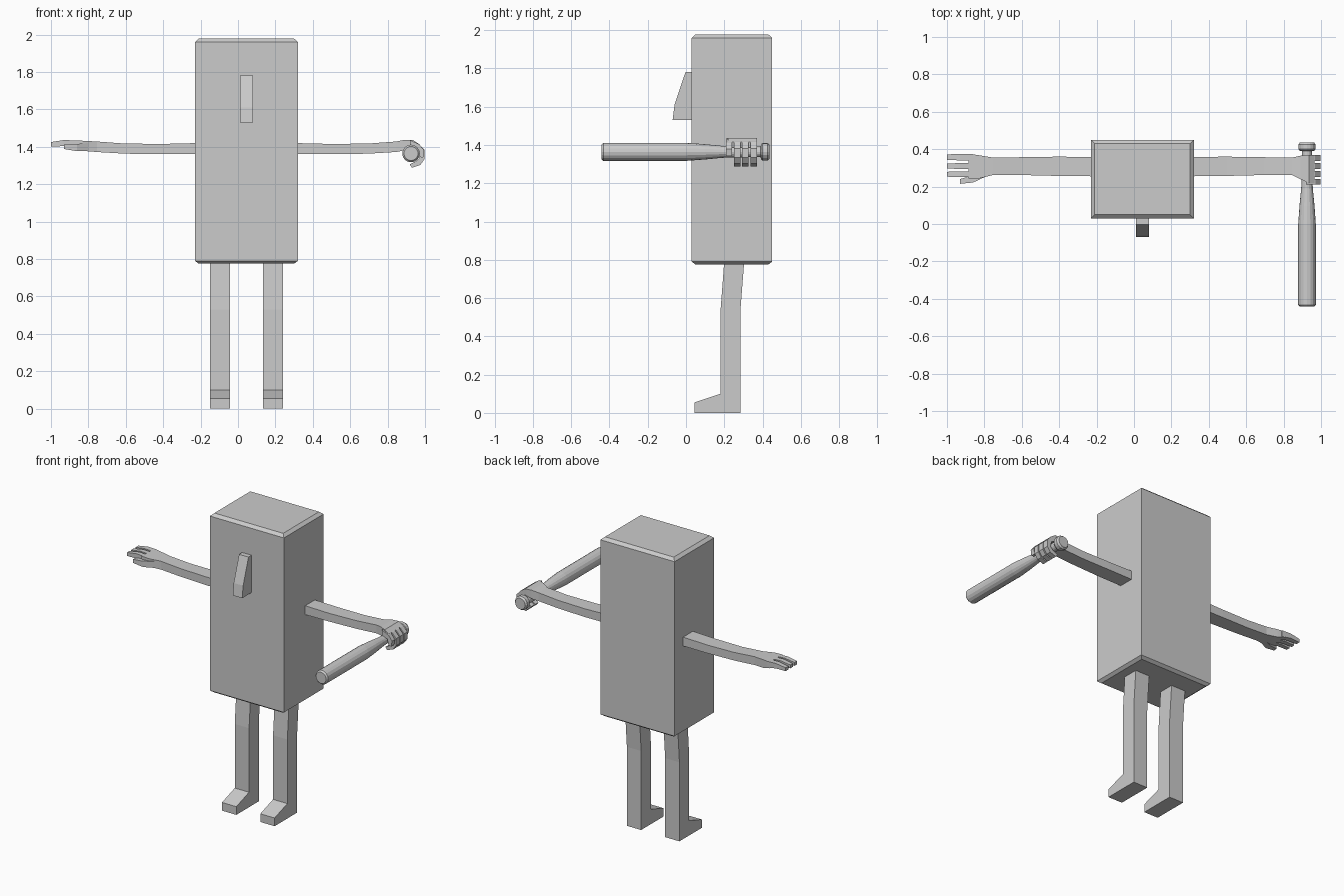
import bpy, bmesh, math
from mathutils import Vector

CX = 0.045  # symmetry plane of the figure


def finish(bm, name):
    bmesh.ops.recalc_face_normals(bm, faces=bm.faces[:])
    me = bpy.data.meshes.new(name)
    bm.to_mesh(me)
    bm.free()
    ob = bpy.data.objects.new(name, me)
    bpy.context.collection.objects.link(ob)
    return ob


def loft(name, rings, smooth=False):
    """Skin a list of equal-length point rings and cap both ends."""
    bm = bmesh.new()
    vs = [[bm.verts.new(p) for p in r] for r in rings]
    n = len(vs[0])
    for a, b in zip(vs, vs[1:]):
        for i in range(n):
            j = (i + 1) % n
            bm.faces.new((a[i], a[j], b[j], b[i]))
    bm.faces.new(vs[0])
    bm.faces.new(vs[-1])
    return finish(bm, name)


def box_loft_z(name, secs):
    return loft(name, [[(x0, y0, z), (x1, y0, z), (x1, y1, z), (x0, y1, z)]
                       for z, x0, x1, y0, y1 in secs])


def box_loft_x(name, secs):
    return loft(name, [[(x, y0, z0), (x, y1, z0), (x, y1, z1), (x, y0, z1)]
                       for x, y0, y1, z0, z1 in secs])


def side_prism(name, profile, x0, x1):
    return loft(name, [[(x, y, z) for y, z in profile] for x in (x0, x1)])


def front_prism(name, profile, y0, y1):
    return loft(name, [[(x, y, z) for x, z in profile] for y in (y0, y1)])


# Body block, bevelled only around the top and bottom
c = 0.02
x0, x1, y0, y1 = -0.23, 0.32, 0.03, 0.45
inner = (x0 + c, x1 - c, y0 + c, y1 - c)
box_loft_z("body", [(0.775, *inner), (0.79, x0, x1, y0, y1),
                    (1.96, x0, x1, y0, y1), (1.978, *inner)])

# Nose wedge
side_prism("nose", [(0.05, 1.78), (-0.003, 1.78), (-0.06, 1.61),
                    (-0.07, 1.53), (0.05, 1.53)], 0.01, 0.08)

# Legs with feet
leg = [(0.2, 0.80), (0.193, 0.70), (0.18, 0.53), (0.18, 0.10), (0.045, 0.055),
       (0.045, 0), (0.284, 0), (0.284, 0.53), (0.297, 0.70), (0.305, 0.80)]
for side, label in ((-1, "left"), (1, "right")):
    m = CX + side * 0.142
    side_prism(f"{label}_leg", leg, m - 0.053, m + 0.053)

# Arms, mirrored about the body centre (distance, y0, y1, z0, z1)
arm = [(0.25, 0.255, 0.358, 1.36, 1.42), (0.45, 0.257, 0.36, 1.36, 1.415),
       (0.65, 0.262, 0.357, 1.363, 1.417), (0.80, 0.262, 0.355, 1.372, 1.428)]
for side, label in ((-1, "left"), (1, "right")):
    box_loft_x(f"{label}_arm", [(CX + side * d, *r) for d, *r in arm])

# Open hand: palm, three fingers and a thumb
box_loft_x("open_palm", [(-0.755, 0.262, 0.355, 1.372, 1.428),
                         (-0.83, 0.243, 0.368, 1.378, 1.432),
                         (-0.885, 0.243, 0.375, 1.392, 1.434)])
for i, (a, b, tip) in enumerate(((0.34, 0.375, -1.0), (0.294, 0.326, -1.0), (0.25, 0.282, -1.0))):
    box_loft_x(f"open_finger_{i + 1}", [(-0.86, a, b, 1.39, 1.433),
                                        (-0.93, a, b, 1.403, 1.436),
                                        (tip, a + 0.003, b - 0.003, 1.402, 1.425)])
box_loft_x("open_thumb", [(-0.80, 0.25, 0.29, 1.376, 1.42),
                          (-0.86, 0.222, 0.262, 1.376, 1.415),
                          (-0.93, 0.215, 0.24, 1.388, 1.412)])

# Gripping hand: palm and three fingers curled round the bat
box_loft_x("grip_palm", [(0.845, 0.262, 0.355, 1.372, 1.428),
                         (0.89, 0.24, 0.365, 1.38, 1.437),
                         (0.935, 0.218, 0.37, 1.395, 1.437),
                         (0.965, 0.22, 0.37, 1.388, 1.416)])
curl = [(0.925, 1.437), (0.968, 1.415), (0.998, 1.382), (0.998, 1.335),
        (0.975, 1.303), (0.93, 1.288), (0.918, 1.305), (0.955, 1.325),
        (0.972, 1.345), (0.965, 1.38), (0.925, 1.4)]
for i, a in enumerate((0.25, 0.293, 0.336)):
    front_prism(f"grip_finger_{i + 1}", curl, a, a + 0.034)
front_prism("grip_thumb", [(0.92, 1.435), (0.97, 1.413), (0.996, 1.38), (0.99, 1.342),
                           (0.97, 1.345), (0.96, 1.385), (0.92, 1.4)], 0.21, 0.24)

# Bat turned along y: barrel, taper, handle, knob
profile = [(-0.442, 0.038), (-0.432, 0.047), (0.0, 0.047), (0.10, 0.04), (0.19, 0.031),
           (0.30, 0.028), (0.39, 0.028), (0.392, 0.04), (0.4, 0.046),
           (0.425, 0.046), (0.437, 0.037)]
N = 16
loft("bat", [[(0.925 + r * math.cos(2 * math.pi * k / N), y,
               1.364 + r * math.sin(2 * math.pi * k / N)) for k in range(N)]
             for y, r in profile])
